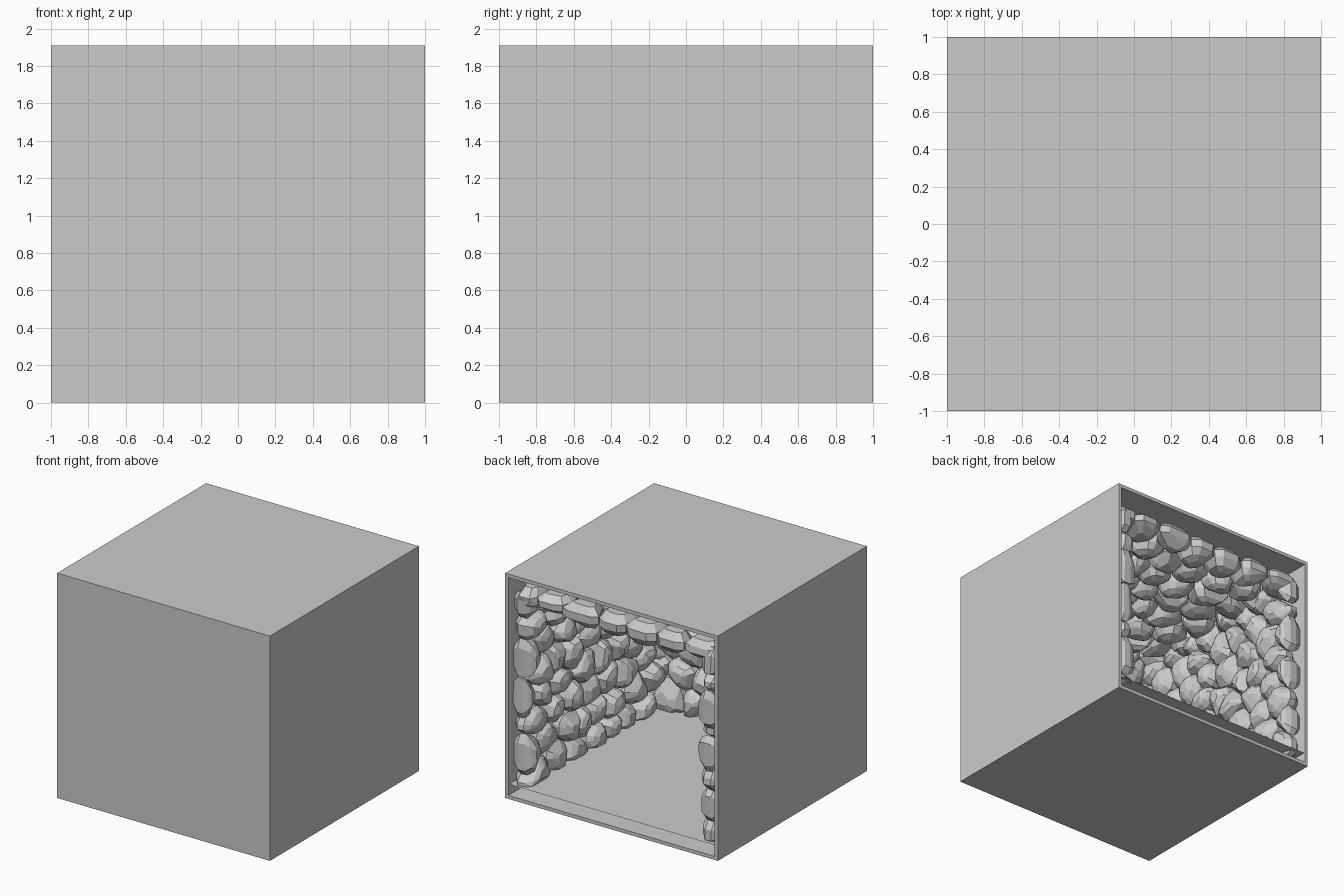
import bpy, bmesh, math, random
from mathutils import Vector, Matrix

if "Cube" in bpy.data.objects:
    bpy.data.objects.remove(bpy.data.objects["Cube"])

random.seed(7)
HEIGHT, WALL, FLOOR_Z = 1.91, 0.03, 0.12


def add_object(name, bm):
    mesh = bpy.data.meshes.new(name)
    bm.to_mesh(mesh)
    bm.free()
    ob = bpy.data.objects.new(name, mesh)
    bpy.context.collection.objects.link(ob)
    return ob


def clip(poly, point, normal):
    """Keep the part of a 2D polygon behind a line."""
    out = []
    for a, b in zip(poly, poly[1:] + poly[:1]):
        da, db = (a - point).dot(normal), (b - point).dot(normal)
        if da <= 0:
            out.append(a)
        if da * db < 0:
            out.append(a.lerp(b, da / (da - db)))
    return out


def stone_cells(u0, u1, v0, v1, nu, nv):
    """Irregular cells that pack a rectangle, each with its centre."""
    du, dv = (u1 - u0) / nu, (v1 - v0) / nv
    seeds = []
    for j in range(nv):
        for i in range(nu):
            shift = 0.25 if j % 2 else -0.25
            seeds.append(Vector((u0 + (i + 0.5 + shift + random.uniform(-.27, .27)) * du,
                                 v0 + (j + 0.5 + random.uniform(-.3, .3)) * dv)))
    for s in seeds:
        poly = [Vector(p) for p in ((u0, v0), (u1, v0), (u1, v1), (u0, v1))]
        for t in seeds:
            if t is not s:
                poly = clip(poly, (s + t) / 2, (t - s).normalized())
        if len(poly) > 2:
            yield sum(poly, Vector((0, 0))) / len(poly), poly


def add_stone(bm, centre, poly, matrix):
    """Faceted boulder: hull of rings that swell in the middle."""
    # cut the cell corners so the outline is rounder
    ring = []
    for a, b in zip(poly, poly[1:] + poly[:1]):
        if (b - a).length > 0.03:
            ring += [a.lerp(b, 0.22), a.lerp(b, 0.78)]
    depth = random.uniform(0.16, 0.21)
    tilt = Vector((random.uniform(-.15, .15), random.uniform(-.15, .15)))
    verts = []
    for level, scale in ((0.0, 0.6), (0.3, 0.97), (0.62, 0.97), (0.86, 0.72), (1.0, 0.35)):
        for p in ring:
            q = (p - centre) * scale * random.uniform(0.96, 1.04)
            w = level * depth + (q.dot(tilt) if level > 0.7 else 0)
            verts.append(bm.verts.new(matrix @ Vector((*(centre + q), w))))
    hull = bmesh.ops.convex_hull(bm, input=verts)
    loose = {v for v in hull["geom_interior"] + hull["geom_unused"]
             if isinstance(v, bmesh.types.BMVert)}
    bmesh.ops.delete(bm, geom=list(loose), context='VERTS')


def rock_layer(name, matrix, u, v, nu, nv):
    bm = bmesh.new()
    for centre, poly in stone_cells(*u, *v, nu, nv):
        add_stone(bm, centre, poly, matrix)
    # merge nearly flat triangles into broad facets
    bmesh.ops.dissolve_limit(bm, angle_limit=math.radians(14),
                             verts=bm.verts, edges=bm.edges)
    bmesh.ops.recalc_face_normals(bm, faces=bm.faces)
    return add_object(name, bm)


def frame(u, v, w, origin):
    m = Matrix((u, v, w)).transposed().to_4x4()
    return Matrix.Translation(origin) @ m


# outer shell, open at the back
bm = bmesh.new()
bmesh.ops.create_cube(bm, size=1, matrix=Matrix.Translation((0, 0, HEIGHT / 2))
                      @ Matrix.Diagonal((2, 2, HEIGHT, 1)))
back = [f for f in bm.faces if f.normal.y > 0.9]
bmesh.ops.delete(bm, geom=back, context='FACES')
shell = add_object("outer_shell", bm)
mod = shell.modifiers.new("thickness", 'SOLIDIFY')
mod.thickness, mod.offset, mod.use_even_offset = WALL, -1, True

# thin cave floor raised above the shell bottom
bm = bmesh.new()
bmesh.ops.create_grid(bm, x_segments=1, y_segments=1, size=0.975,
                      matrix=Matrix.Translation((0, 0.015, FLOOR_Z)))
add_object("cave_floor", bm)

# rock linings of the side walls, end wall and ceiling
zs = (FLOOR_Z - 0.03, 1.76)
for name, s in (("right_rock_wall", 1), ("left_rock_wall", -1)):
    rock_layer(name, frame((0, 1, 0), (0, 0, 1), (-s, 0, 0), (s * 0.965, 0, 0)),
               (-0.95, 0.97), zs, 8, 8)
rock_layer("end_rock_wall", frame((1, 0, 0), (0, 0, 1), (0, 1, 0), (0, -0.965, 0)),
           (-0.95, 0.95), zs, 8, 7)
rock_layer("ceiling_rocks", frame((1, 0, 0), (0, 1, 0), (0, 0, -1), (0, 0, 1.79)),
           (-0.94, 0.94), (-0.95, 0.97), 7, 8)
